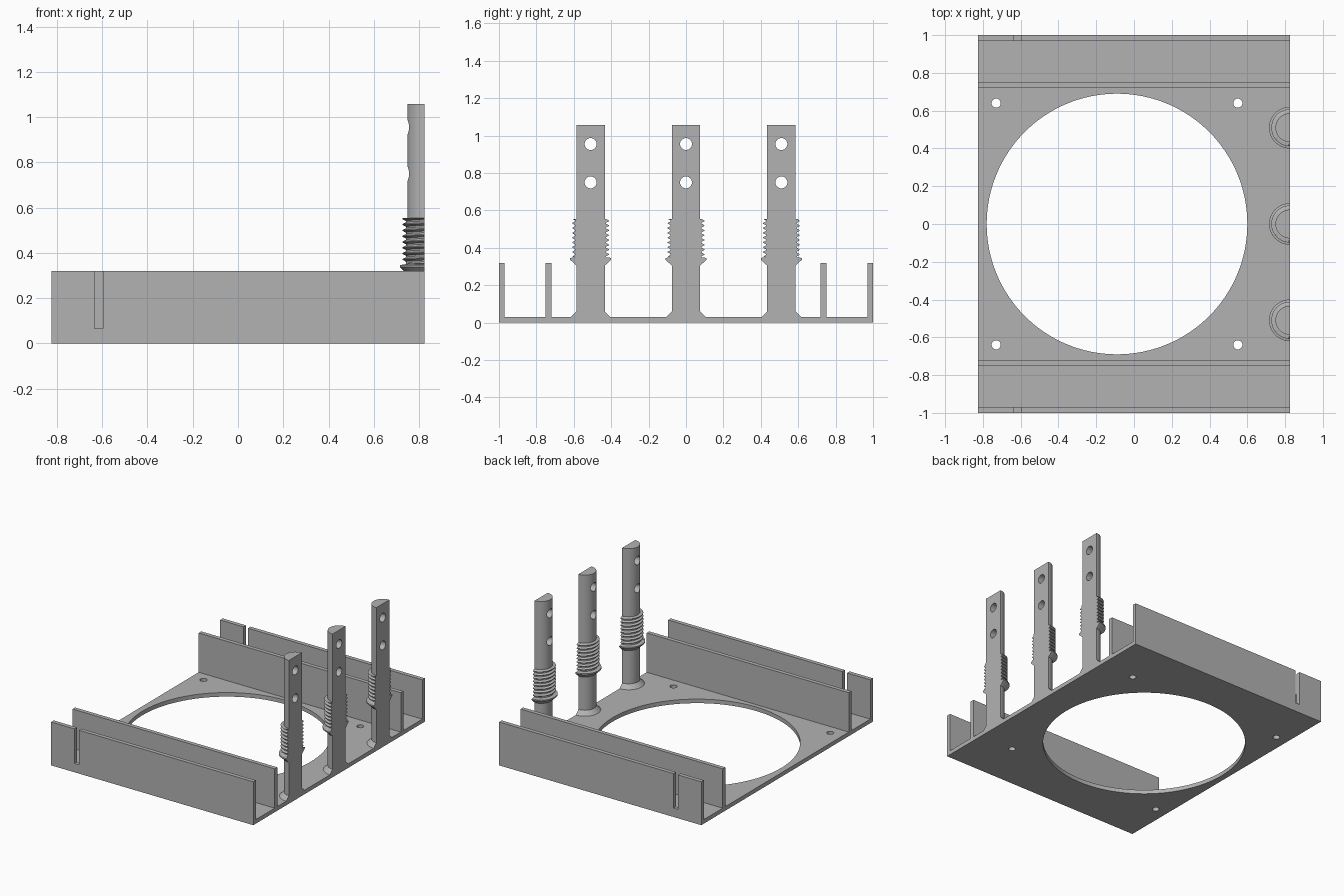
import bpy, bmesh
from math import sin, cos, pi
from mathutils import Matrix

cube = bpy.data.objects.get("Cube")
if cube:
    bpy.data.objects.remove(cube, do_unlink=True)

# Single grey plastic
grey = bpy.data.materials.new("grey plastic")
grey.use_nodes = True
colour = (0.45, 0.45, 0.45, 1)
grey.diffuse_color = colour
grey.node_tree.nodes["Principled BSDF"].inputs["Base Color"].default_value = colour

HALF_X = 0.825
PLATE = 0.03
WALL_TOP = 0.32


def make(name, bm):
    bmesh.ops.recalc_face_normals(bm, faces=bm.faces)
    mesh = bpy.data.meshes.new(name)
    bm.to_mesh(mesh)
    bm.free()
    obj = bpy.data.objects.new(name, mesh)
    bpy.context.collection.objects.link(obj)
    mesh.materials.append(grey)
    return obj


def add_box(bm, lo, hi):
    size = [b - a for a, b in zip(lo, hi)]
    mid = [(a + b) / 2 for a, b in zip(lo, hi)]
    bmesh.ops.create_cube(bm, size=1, matrix=Matrix.Translation(mid) @ Matrix.Diagonal((*size, 1)))


def add_cylinder(bm, centre, radius, depth, sides, axis="Z"):
    turn = Matrix.Rotation(pi / 2, 4, "Y") if axis == "X" else Matrix()
    bmesh.ops.create_cone(bm, cap_ends=True, segments=sides, radius1=radius, radius2=radius,
                          depth=depth, matrix=Matrix.Translation(centre) @ turn)


def cut(obj, bm):
    """Subtract the cutter shapes, then discard the cutter."""
    cutter = make("cutter", bm)
    cutter.hide_render = True
    mod = obj.modifiers.new("cut", "BOOLEAN")
    mod.operation = "DIFFERENCE"
    mod.solver = "EXACT"
    mod.object = cutter
    bpy.context.view_layer.objects.active = obj
    bpy.ops.object.modifier_apply(modifier=mod.name)
    bpy.data.objects.remove(cutter, do_unlink=True)


def smooth(obj):
    bpy.ops.object.select_all(action="DESELECT")
    obj.select_set(True)
    bpy.context.view_layer.objects.active = obj
    bpy.ops.object.shade_smooth_by_angle(angle=0.5)


# Tray: cross-section with floor and four upright walls, extruded along x
half = [(1, 0), (1, WALL_TOP), (0.97, WALL_TOP), (0.97, PLATE), (0.75, PLATE),
        (0.75, WALL_TOP), (0.72, WALL_TOP), (0.72, PLATE)]
section = half + [(-y, z) for y, z in reversed(half)]
bm = bmesh.new()
face = bm.faces.new([bm.verts.new((-HALF_X, y, z)) for y, z in section])
grown = bmesh.ops.extrude_face_region(bm, geom=[face])["geom"]
bmesh.ops.translate(bm, vec=(2 * HALF_X, 0, 0),
                    verts=[v for v in grown if isinstance(v, bmesh.types.BMVert)])
tray = make("tray", bm)

# Large opening, screw holes and wall slots
bm = bmesh.new()
add_cylinder(bm, (-0.09, 0, 0), 0.69, 0.2, 128)
for y in (-0.64, 0.64):
    for x in (-0.73, 0.55):
        add_cylinder(bm, (x, y, 0), 0.024, 0.2, 32)
for side in (-1, 1):
    y = side * 0.985
    add_box(bm, (-0.635, y - 0.05, 0.065), (-0.597, y + 0.05, 0.5))
cut(tray, bm)
smooth(tray)

# Post outline: (radius, height, follows the thread helix)
SHAFT, ROOT, CREST = 0.076, 0.083, 0.098
LOW, HIGH, TURNS = 0.35, 0.555, 8
PITCH = (HIGH - LOW) / TURNS
outline = [(0.106, PLATE - 0.01, False), (0.106, PLATE, False), (SHAFT, 0.06, False),
           (SHAFT, 0.305, False), (0.11, 0.337, False), (0.11, 0.346, False),
           (ROOT, LOW, False)]
for i in range(-1, TURNS):
    z = LOW + i * PITCH
    outline += [(ROOT, z + PITCH * 0.2, True), (CREST, z + PITCH * 0.5, True),
                (CREST, z + PITCH * 0.65, True), (ROOT, z + PITCH * 0.95, True)]
outline += [(ROOT, HIGH, False), (SHAFT, HIGH, False), (SHAFT, 1.057, False)]
STEPS = 32


def build_post(name, y):
    bm = bmesh.new()
    rings = []
    for r, z, helical in outline:
        ring = []
        for s in range(STEPS + 1):
            a = pi / 2 + pi * s / STEPS
            h = min(max(z + PITCH * s / STEPS / 2, LOW), HIGH) if helical else z
            # below the thread start the ridge fades into the root
            radius = ROOT if helical and h in (LOW, HIGH) else r
            ring.append(bm.verts.new((HALF_X + radius * cos(a), y + radius * sin(a), h)))
        rings.append(ring)
    for lower, upper in zip(rings, rings[1:]):
        for s in range(STEPS + 1):
            t = (s + 1) % (STEPS + 1)
            bm.faces.new((lower[s], lower[t], upper[t], upper[s]))
    bm.faces.new(rings[0])
    bm.faces.new(rings[-1])
    bmesh.ops.remove_doubles(bm, verts=bm.verts, dist=0.00005)
    post = make(name, bm)
    # Two cross holes near the top
    bm = bmesh.new()
    for z in (0.75, 0.955):
        add_cylinder(bm, (HALF_X, y, z), 0.032, 0.4, 32, "X")
    cut(post, bm)
    smooth(post)


for name, y in (("front_post", -0.51), ("middle_post", 0), ("back_post", 0.51)):
    build_post(name, y)
